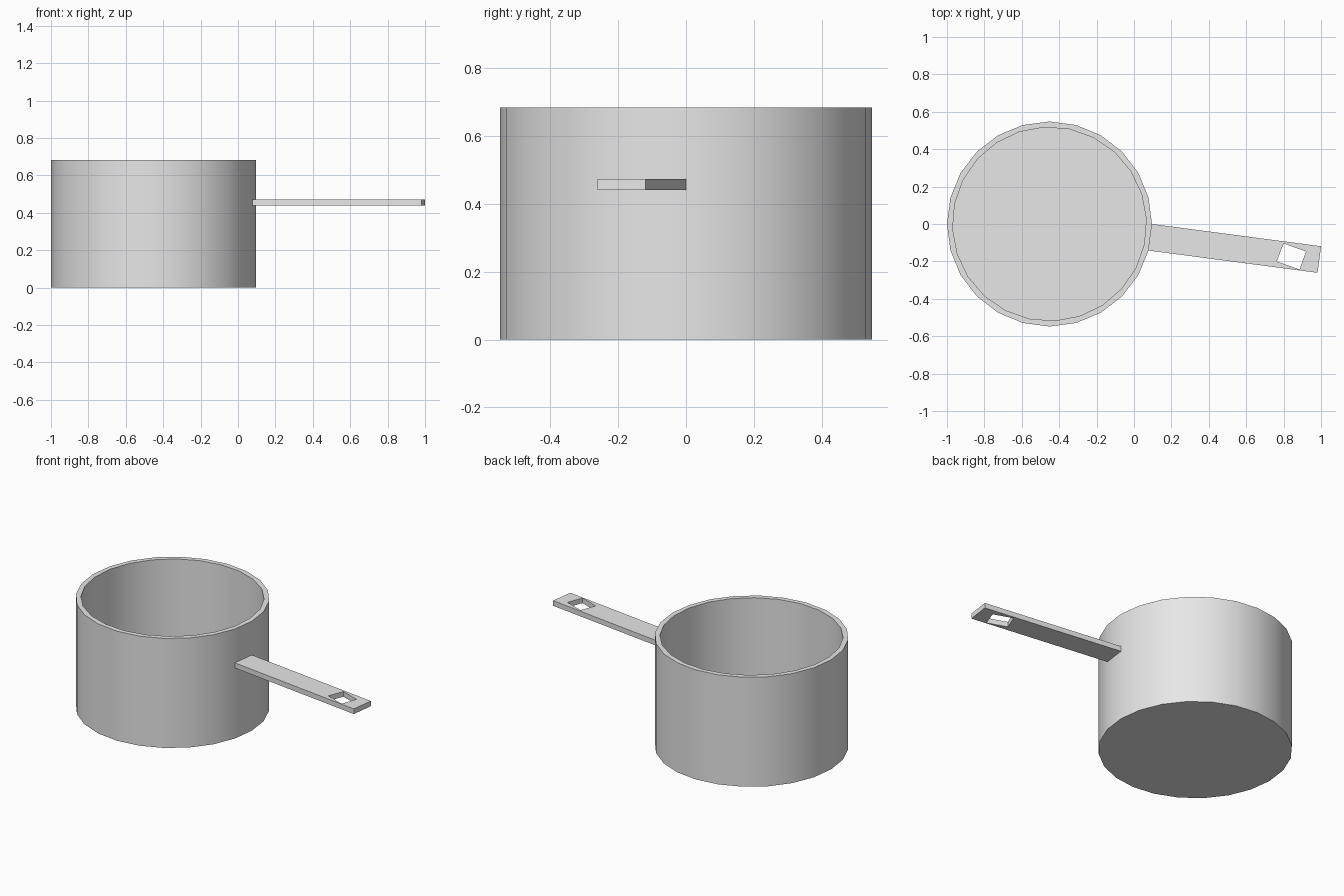
import bpy, bmesh, math
from mathutils import Vector

if "Cube" in bpy.data.objects:
    bpy.data.objects.remove(bpy.data.objects["Cube"])

steel = bpy.data.materials.new("grey_metal")
steel.diffuse_color = (0.8, 0.8, 0.8, 1)
steel.use_nodes = True
steel.node_tree.nodes["Principled BSDF"].inputs["Base Color"].default_value = steel.diffuse_color

CX, R_OUT, R_IN, HEIGHT, FLOOR, SIDES = -0.452, 0.548, 0.518, 0.683, 0.03, 24
HANDLE_Z = (0.44, 0.472)


def finish(name, bm):
    bmesh.ops.recalc_face_normals(bm, faces=bm.faces)
    mesh = bpy.data.meshes.new(name)
    bm.to_mesh(mesh)
    bm.free()
    mesh.materials.append(steel)
    obj = bpy.data.objects.new(name, mesh)
    bpy.context.collection.objects.link(obj)
    return obj


def ring(bm, radius, z, turn=0.0):
    angles = [turn + math.tau * i / SIDES for i in range(SIDES)]
    return [bm.verts.new((CX + radius * math.cos(a), radius * math.sin(a), z)) for a in angles]


def bridge(bm, a, b):
    n = len(a)
    for i in range(n):
        j = (i + 1) % n
        bm.faces.new((a[i], a[j], b[j], b[i]))


# Open pot: outer wall, rim, slightly turned inner wall, inner floor
bm = bmesh.new()
turn = math.radians(3)
rings = [ring(bm, R_OUT, 0), ring(bm, R_OUT, HEIGHT),
         ring(bm, R_IN, HEIGHT, turn), ring(bm, R_IN, FLOOR, turn)]
for a, b in zip(rings, rings[1:]):
    bridge(bm, a, b)
bm.faces.new(rings[0])
bm.faces.new(rings[-1])
pot = finish("pot", bm)
bpy.context.view_layer.objects.active = pot
pot.select_set(True)
bpy.ops.object.shade_smooth_by_angle(angle=math.radians(30))

# Flat handle growing out of one wall facet, with a tilted hanging hole
bm = bmesh.new()
step = math.tau / SIDES
root = Vector((CX + R_OUT, 0))
low = Vector((CX + R_OUT * math.cos(step), -R_OUT * math.sin(step)))
reach = Vector((math.cos(step / 2), -math.sin(step / 2))) * 0.912
outline = [root, root + reach, low + reach, low]
hole = [(0.80, -0.104), (0.92, -0.147), (0.885, -0.243), (0.763, -0.20)]
loops = [[bm.verts.new((p[0], p[1], z)) for p in pts]
         for pts, z in ((outline, HANDLE_Z[0]), (outline, HANDLE_Z[1]),
                        (hole, HANDLE_Z[1]), (hole, HANDLE_Z[0]))]
for i in range(4):
    bridge(bm, loops[i], loops[(i + 1) % 4])
finish("handle", bm)
